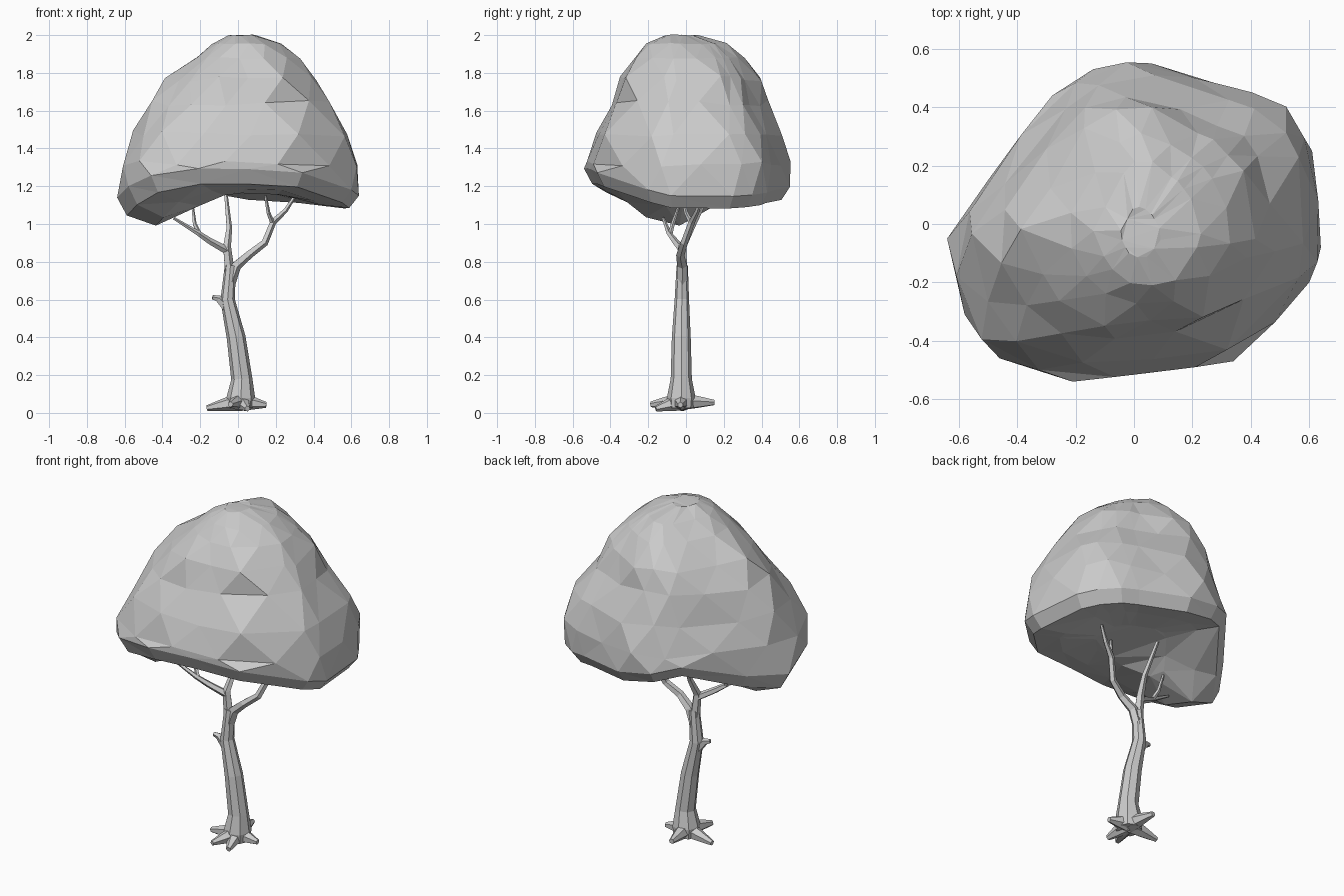
import bpy, bmesh, math, random
from mathutils import Vector

random.seed(4)
cube = bpy.data.objects.get("Cube")
if cube:
    bpy.data.objects.remove(cube, do_unlink=True)

grey = bpy.data.materials.new("plain_grey")
grey.use_nodes = True
colour = (0.6, 0.6, 0.6, 1)
grey.diffuse_color = colour
grey.node_tree.nodes["Principled BSDF"].inputs["Base Color"].default_value = colour


def finish(name, bm):
    bmesh.ops.recalc_face_normals(bm, faces=bm.faces[:])
    mesh = bpy.data.meshes.new(name)
    bm.to_mesh(mesh)
    bm.free()
    mesh.materials.append(grey)
    obj = bpy.data.objects.new(name, mesh)
    bpy.context.collection.objects.link(obj)


def bridge(bm, low, high):
    n = len(low)
    for i in range(n):
        j = (i + 1) % n
        bm.faces.new((low[i], low[j], high[j], high[i]))


def zigzag(bm, low, high, high_is_shifted):
    """Join two rings that are half a step apart with triangles."""
    n = len(low)
    for i in range(n):
        j = (i + 1) % n
        if high_is_shifted:
            bm.faces.new((low[i], low[j], high[i]))
            bm.faces.new((low[j], high[j], high[i]))
        else:
            bm.faces.new((low[i], high[j], high[i]))
            bm.faces.new((low[i], low[j], high[j]))


def tube(name, path, radii, sides=6):
    """Tapered flat-sided tube along a path of points."""
    bm = bmesh.new()
    pts = [Vector(p) for p in path]
    rings = []
    for k, p in enumerate(pts):
        along = pts[min(k + 1, len(pts) - 1)] - pts[max(k - 1, 0)]
        turn = Vector((0, 0, 1)).rotation_difference(along)
        rings.append([bm.verts.new(p + turn @ Vector((
            radii[k] * math.cos(math.tau * i / sides),
            radii[k] * math.sin(math.tau * i / sides), 0))) for i in range(sides)])
    for a, b in zip(rings, rings[1:]):
        bridge(bm, a, b)
    bm.faces.new(rings[0])
    bm.faces.new(rings[-1])
    finish(name, bm)


# Trunk with a flared foot
tube("trunk",
     [(.015, -.025, .025), (.015, -.025, .08), (.02, -.025, .18), (-.01, -.025, .4),
      (-.055, -.022, .6), (-.04, -.02, .78)],
     [.07, .076, .056, .05, .038, .03], 8)

# Roots spreading from the foot
root_tips = [(-.165, -.01, .025), (-.04, -.185, .045), (.05, -.16, .022),
             (.15, -.03, .042), (-.01, .15, .055)]
foot = Vector((.015, -.025, .06))
for n, tip in enumerate(root_tips):
    end = Vector(tip)
    tube(f"root_{n + 1}", [foot, foot.lerp(end, .55), end], [.05, .032, .015])

# Branches
branches = {
    "stub": ([(-.06, -.025, .56), (-.105, -.03, .605), (-.135, -.035, .612)], [.03, .02, .012]),
    "left_limb": ([(-.045, -.02, .68), (-.01, -.02, .78), (.06, -.03, .84), (.14, -.01, .9),
                   (.185, .03, 1.01), (.25, .06, 1.07), (.31, .09, 1.16)],
                  [.03, .028, .023, .02, .018, .013, .008]),
    "left_twig": ([(.185, .03, 1.0), (.16, .0, 1.06), (.145, -.02, 1.15)], [.014, .011, .008]),
    "right_limb": ([(-.04, -.02, .7), (-.06, -.02, .88), (-.047, .03, .98), (-.065, .12, 1.16)],
                   [.03, .023, .016, .01]),
    "right_branch": ([(-.06, -.02, .86), (-.15, -.06, .91), (-.21, -.09, .95), (-.34, -.12, 1.03)],
                     [.022, .018, .014, .008]),
    "right_twig": ([(-.2, -.085, .94), (-.23, -.07, 1.0), (-.24, -.04, 1.09)], [.013, .011, .007]),
}
for name, (path, radii) in branches.items():
    tube(name, path, radii, 5)

# Crown: one plan outline, fitted to the width and depth of each level
outline = [(.64, -.08), (.61, .25), (.55, .35), (.45, .43), (.35, .46), (.06, .55),
           (-.14, .53), (-.28, .44), (-.5, .15), (-.64, -.05), (-.58, -.31), (-.46, -.46),
           (-.21, -.54), (.05, -.51), (.34, -.47), (.6, -.2)]
shifted = [((a[0] + b[0]) * .51, (a[1] + b[1]) * .51)
           for a, b in zip(outline, outline[1:] + outline[:1])]
levels = [(1.32, -.63, .64, -.53, .545), (1.48, -.56, .59, -.485, .5),
          (1.64, -.48, .485, -.41, .44), (1.77, -.385, .415, -.36, .395),
          (1.88, -.24, .33, -.285, .31), (1.955, -.14, .23, -.22, .22),
          (1.998, -.05, .09, -.12, .06)]


def bump(x, y, cx, cy, rx, ry):
    return math.exp(-((x - cx) / rx) ** 2 - ((y - cy) / ry) ** 2)


def underside(x, y):
    hollow = max(0, 1 - (x - .05) ** 2 / .2 - (y - .1) ** 2 / .12)
    return (1.12 + .22 * max(0, -y - .05) - .12 * max(0, x - .25)
            - .145 * bump(x, y, -.42, -.1, .22, .27)
            + .09 * bump(x, y, -.32, .36, .26, .26) + .05 * hollow)


bm = bmesh.new()
rings = []
for scale, lift in ((.35, 0), (.68, 0), (.92, 0), (1, .07)):
    rings.append([bm.verts.new((x * scale, y * scale, underside(x * scale, y * scale) + lift))
                  for x, y in outline])
for a, b in zip(rings, rings[1:]):
    bridge(bm, a, b)
bm.faces.new(rings[0])

below = rings[-1]
for k, (z, x0, x1, y0, y1) in enumerate(levels):
    odd = k % 2 == 0
    wobble = .012 if z < 1.85 else .003
    ring = []
    for x, y in (shifted if odd else outline):
        u, v = (x + .64) / 1.28, (y + .54) / 1.09
        # Two opposite corners lean in towards the top
        lean = 1 - 1.7 * max(0, z - 1.48) * max(0, x * y)
        ring.append(bm.verts.new(((x0 + u * (x1 - x0)) * lean + random.uniform(-1, 1) * wobble,
                                  (y0 + v * (y1 - y0)) * lean + random.uniform(-1, 1) * wobble,
                                  z + random.uniform(-1, 1) * wobble * 1.4)))
    zigzag(bm, below, ring, odd)
    below = ring
bm.faces.new(below)
bmesh.ops.triangulate(bm, faces=bm.faces[:])
finish("crown", bm)
